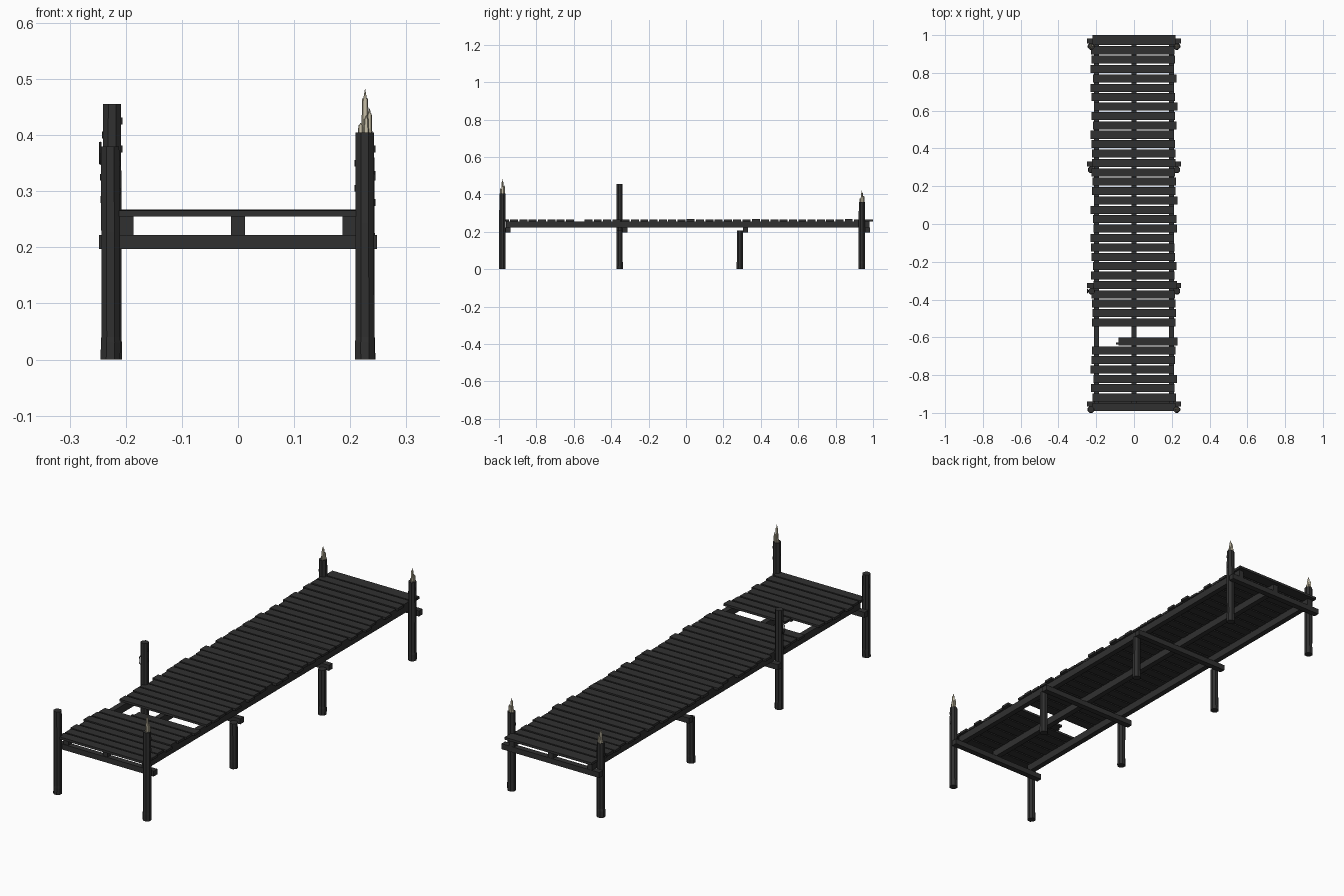
import bpy, bmesh, math, random
from mathutils import Matrix, Vector

if "Cube" in bpy.data.objects:
    bpy.data.objects.remove(bpy.data.objects["Cube"])

random.seed(4)

def material(name, rgb):
    m = bpy.data.materials.new(name)
    m.diffuse_color = (*rgb, 1)
    m.use_nodes = True
    m.node_tree.nodes["Principled BSDF"].inputs["Base Color"].default_value = m.diffuse_color
    return m

DARK = material("dark wood", (0.030, 0.030, 0.030))
PALE = material("pale splintered wood", (0.56, 0.51, 0.38))

def finish(bm, name, mat):
    bmesh.ops.recalc_face_normals(bm, faces=bm.faces)
    me = bpy.data.meshes.new(name)
    bm.to_mesh(me)
    bm.free()
    me.materials.append(mat)
    ob = bpy.data.objects.new(name, me)
    bpy.context.collection.objects.link(ob)
    return ob

def add_box(bm, x0, x1, y0, y1, z0, z1):
    r = bmesh.ops.create_cube(bm, size=1)
    mid = Vector((x0 + x1, y0 + y1, z0 + z1)) / 2
    for v in r["verts"]:
        v.co = Vector((v.co.x * (x1 - x0), v.co.y * (y1 - y0), v.co.z * (z1 - z0))) + mid
    return r["verts"]

def box(name, *dims):
    bm = bmesh.new()
    add_box(bm, *dims)
    return finish(bm, name, DARK)

def post(name, x, y, h, chips=False):
    # flat-sided octagonal pile, slightly uneven, a little wider at the foot
    bm = bmesh.new()
    rings = []
    for z, r in ((0, .0190), (.03, .0188), (.04, .0180), (h * .6, .0180), (h, .0176)):
        dx = random.uniform(-.0008, .0008)
        rings.append([bm.verts.new((x + dx + r * math.cos(a), y + r * math.sin(a), z))
                      for a in [math.pi / 8 + i * math.pi / 4 for i in range(8)]])
    for a, b in zip(rings, rings[1:]):
        for i in range(8):
            j = (i + 1) % 8
            bm.faces.new((a[i], a[j], b[j], b[i]))
    bm.faces.new(rings[0])
    bm.faces.new(rings[-1])
    if chips:  # small raised bark strips near the top
        for k in range(3):
            z = h - .03 - .025 * k
            s = (-1) ** k
            add_box(bm, x + s * .0165 - .002, x + s * .0165 + .002,
                    y - .005, y + .005, z - .006, z + .006)
    return finish(bm, name, DARK)

def splinters(name, x, y, h, top):
    # broken pale core: square shards with pointed tips
    bm = bmesh.new()
    full = top - h
    for dx, dy, w, f in ((0, 0, .0055, 1), (.008, .004, .004, .55),
                         (-.008, .003, .004, .22), (.002, -.008, .004, .4),
                         (-.002, .009, .004, .6)):
        shaft = f * full * .78
        for z0, length, r0, r1 in ((h - .004, shaft + .004, w * 1.3, w),
                                   (h + shaft, f * full * .22, w * .6, .0004)):
            bmesh.ops.create_cone(bm, cap_ends=True, segments=5, radius1=r0, radius2=r1,
                                  depth=length,
                                  matrix=Matrix.Translation((x + dx, y + dy, z0 + length / 2)))
    return finish(bm, name, PALE)

# posts on four rows, some broken off above the deck
ROWS = (-.982, -.355, .288, .940)
post("front_right_post", .2265, ROWS[0], .405, True)
post("front_left_post", -.2275, ROWS[0], .38, True)
post("middle_left_tall_post", -.224, ROWS[1], .455, True)
post("middle_right_short_post", .2265, ROWS[1], .207)
post("rear_middle_left_short_post", -.2265, ROWS[2], .207)
post("rear_middle_right_short_post", .2265, ROWS[2], .207)
post("back_left_post", -.2265, ROWS[3], .34, True)
post("back_right_post", .2265, ROWS[3], .36, True)
splinters("front_right_splinters", .2265, ROWS[0], .405, .482)
splinters("back_left_splinters", -.2265, ROWS[3], .34, .40)
splinters("back_right_splinters", .2265, ROWS[3], .36, .42)

# mooring ring on the tall post
bm = bmesh.new()
N, M = 10, 4
grid = [[bm.verts.new((-.2455 + .002 * math.cos(q),
                       ROWS[1] + (.011 + .002 * math.sin(q)) * math.cos(p),
                       .368 + (.020 + .002 * math.sin(q)) * math.sin(p)))
         for q in [j * math.tau / M for j in range(M)]]
        for p in [i * math.tau / N for i in range(N)]]
for i in range(N):
    for j in range(M):
        bm.faces.new((grid[i][j], grid[(i + 1) % N][j],
                      grid[(i + 1) % N][(j + 1) % M], grid[i][(j + 1) % M]))
finish(bm, "mooring_ring", DARK)

# cross beams bolted behind each row of posts
for i, y in enumerate(ROWS):
    box(f"cross_beam_{i + 1}", -.248, .248, y + .0165, y + .043, .197, .222)

# long stringers under the deck
for n, x in (("left", -.199), ("middle", 0), ("right", .199)):
    box(f"{n}_stringer", x - .0125, x + .0125, -.962, .982, .222, .256)

# deck planks with uneven ends, one missing and one broken
PITCH, START, COUNT = .0497, -.990, 40
for i in range(COUNT):
    if i == 8:
        continue
    y0 = START + i * PITCH
    y1 = y0 + .0425
    if i == COUNT - 1:
        y1 = 1.0
    shift = random.uniform(-.009, .009)
    half = .221
    if i in (0, COUNT - 1):
        shift = 0
    x0, x1 = -half + shift, half + shift
    dz = random.uniform(-.001, .0015)
    if i == 7:
        x0 = -.083
    bm = bmesh.new()
    add_box(bm, x0, x1, y0, y1, .2545, .2655 + dz)
    if i == 7:  # jagged broken end
        add_box(bm, x0 - .012, x0, y0 + .004, y0 + .014, .2565, .263)
    finish(bm, f"deck_plank_{i + 1}", DARK)
